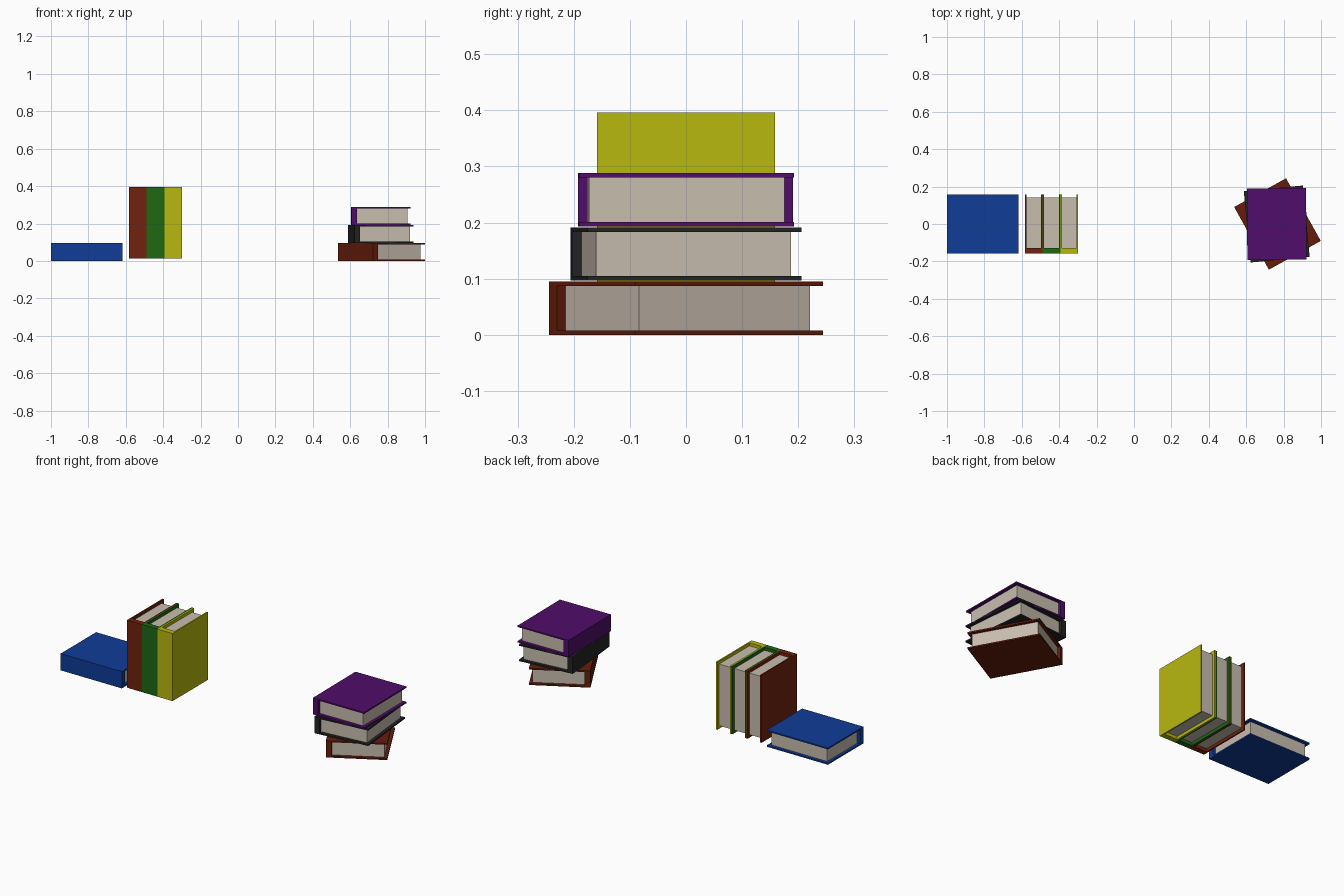
import bpy, bmesh
from math import radians

if "Cube" in bpy.data.objects:
    bpy.data.objects.remove(bpy.data.objects["Cube"])

W, L, T = 0.317, 0.383, 0.095       # cover width, length, thickness
SPINE, BOARD, INSET = 0.03, 0.008, 0.017


def material(name, rgb):
    m = bpy.data.materials.new(name)
    m.diffuse_color = (*rgb, 1)
    m.use_nodes = True
    m.node_tree.nodes["Principled BSDF"].inputs["Base Color"].default_value = m.diffuse_color
    return m


def extrude_profile(name, points, length, mat, loc, rot):
    """Extrude an (x, z) outline symmetrically along local y."""
    bm = bmesh.new()
    face = bm.faces.new([bm.verts.new((x, -length / 2, z)) for x, z in points])
    geom = bmesh.ops.extrude_face_region(bm, geom=[face])["geom"]
    verts = [g for g in geom if isinstance(g, bmesh.types.BMVert)]
    bmesh.ops.translate(bm, verts=verts, vec=(0, length, 0))
    bmesh.ops.recalc_face_normals(bm, faces=bm.faces)
    mesh = bpy.data.meshes.new(name)
    bm.to_mesh(mesh)
    bm.free()
    mesh.materials.append(mat)
    ob = bpy.data.objects.new(name, mesh)
    bpy.context.collection.objects.link(ob)
    ob.location = loc
    ob.rotation_euler = [radians(a) for a in rot]


paper = material("paper", (0.58, 0.51, 0.43))


def book(name, rgb, loc, rot):
    """Book lying flat with its spine on local -x."""
    a, b, s = -W / 2, W / 2, -W / 2 + SPINE
    lo, hi = BOARD, T - BOARD
    # Cover: spine and two boards in one U-shaped outline
    cover = [(a, 0), (b, 0), (b, lo), (s, lo), (s, hi), (b, hi), (b, T), (a, T)]
    extrude_profile(name + "_cover", cover, L, material(name, rgb), loc, rot)
    # Page block, recessed on the three open sides
    e = b - INSET
    pages = [(s, lo), (e, lo), (e, hi), (s, hi)]
    extrude_profile(name + "_pages", pages, L - 2 * INSET, paper, loc, rot)


# Book lying alone, spine to the front
book("blue_book", (0.005, 0.045, 0.31), (-1 + L / 2, 0, 0), (0, 0, 90))

# Three upright books, spines to the front
upright = [("red_book", (0.165, 0.016, 0.004)),
           ("green_book", (0.014, 0.14, 0.006)),
           ("yellow_book", (0.48, 0.48, 0.005))]
for i, (name, rgb) in enumerate(upright):
    book(name, rgb, (-0.584 + i * T, 0, 0.013 + L / 2), (90, 0, 90))

# Twisted stack of three books
stack = [("brown_book", (0.13, 0.012, 0.003), 0.767, 29),
         ("black_book", (0.017, 0.017, 0.018), 0.763, 5.5),
         ("purple_book", (0.08, 0.004, 0.145), 0.763, 0.5)]
for i, (name, rgb, x, turn) in enumerate(stack):
    book(name, rgb, (x, 0, i * 0.0965), (0, 0, turn))
